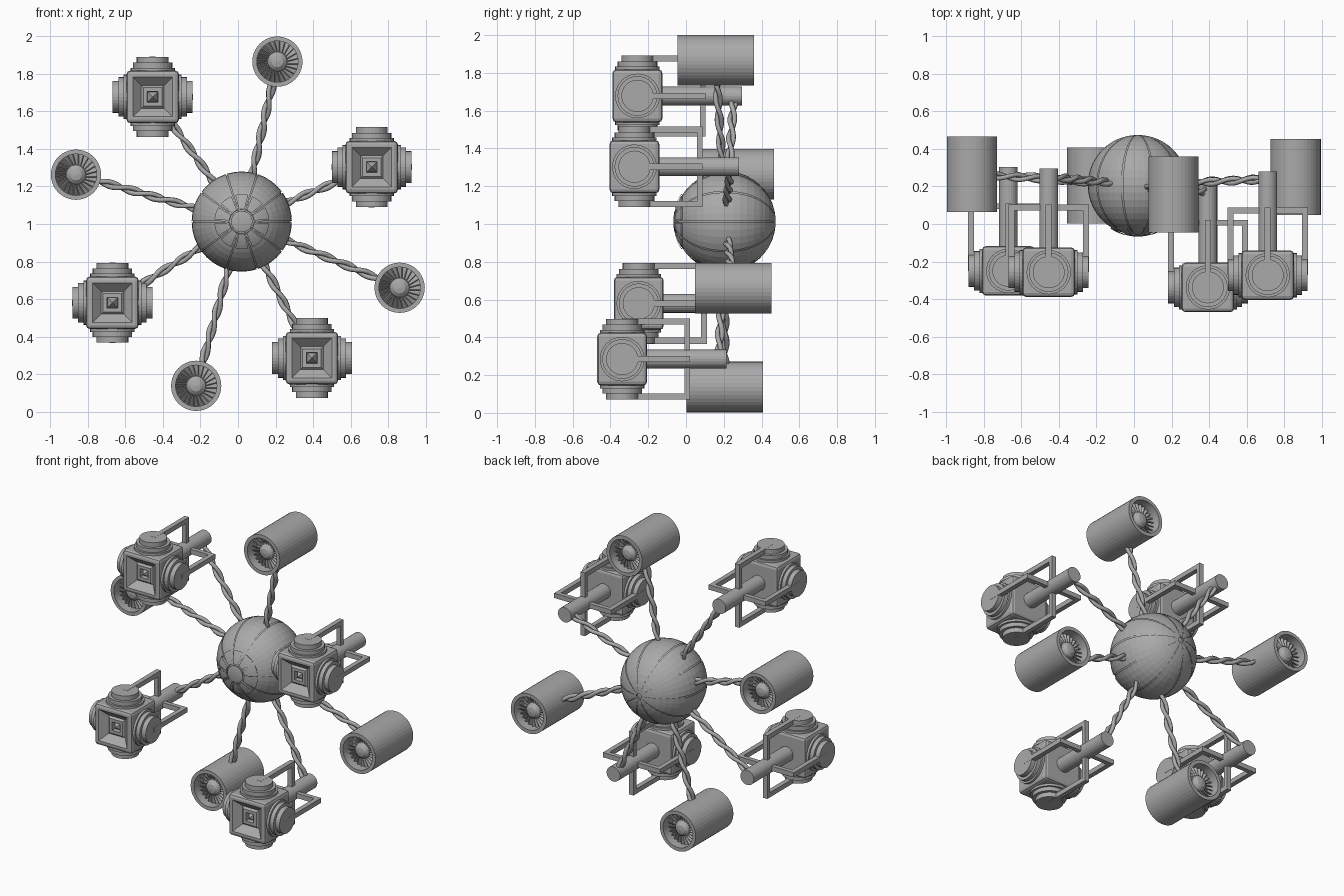
import bpy, bmesh, math
from mathutils import Matrix, Vector

if "Cube" in bpy.data.objects:
    bpy.data.objects.remove(bpy.data.objects["Cube"])

grey = bpy.data.materials.new("mid_grey")
grey.use_nodes = True
GREY = (0.4, 0.4, 0.4, 1)
grey.diffuse_color = GREY
grey.node_tree.nodes["Principled BSDF"].inputs["Base Color"].default_value = GREY

TAU = math.tau


def finish(name, bm, loc):
    bmesh.ops.recalc_face_normals(bm, faces=bm.faces)
    mesh = bpy.data.meshes.new(name)
    bm.to_mesh(mesh)
    bm.free()
    mesh.materials.append(grey)
    obj = bpy.data.objects.new(name, mesh)
    obj.location = loc
    bpy.context.collection.objects.link(obj)
    return obj


def lathe(bm, profile, matrix, segs=32, start=0.0, sweep=TAU):
    """Spin (radius, height) points about local z, then place with matrix."""
    verts = [bm.verts.new((r * math.cos(start), r * math.sin(start), h)) for r, h in profile]
    edges = [bm.edges.new(pair) for pair in zip(verts, verts[1:])]
    before = set(bm.verts) - set(verts)
    bmesh.ops.spin(bm, geom=verts + edges, cent=(0, 0, 0), axis=(0, 0, 1),
                   angle=sweep, steps=segs, use_merge=sweep == TAU)
    new = [v for v in bm.verts if v not in before]
    bmesh.ops.remove_doubles(bm, verts=new, dist=1e-5)
    new = [v for v in bm.verts if v not in before]
    bmesh.ops.transform(bm, matrix=matrix, verts=new)


def box(bm, lo, hi, matrix=Matrix()):
    lo, hi = Vector(lo), Vector(hi)
    m = matrix @ Matrix.Translation((lo + hi) / 2) @ Matrix.Diagonal((hi - lo).to_4d())
    return bmesh.ops.create_cube(bm, size=1, matrix=m)["verts"]


def arc(radius, a, b, steps):
    """Profile along a sphere between two polar angles in degrees."""
    angles = [math.radians(a + (b - a) * i / steps) for i in range(steps + 1)]
    return [(radius * math.sin(t), radius * math.cos(t)) for t in angles]


BACK = Matrix.Rotation(-math.pi / 2, 4, "X")    # local z -> +y
FRONT = Matrix.Rotation(math.pi / 2, 4, "X")    # local z -> -y
CORE = Vector((0.02, 0.208, 1.013))
RADIUS = 0.267


# Central sphere: dark-seamed shell of panels over a core, with a front rosette
def build_core():
    bm = bmesh.new()
    lathe(bm, arc(RADIUS - 0.008, 0, 180, 20), FRONT, 40)
    finish("core_sphere", bm, CORE)
    bm = bmesh.new()
    count = 10
    for i in range(count):
        start = TAU * i / count
        shell = arc(RADIUS, 4, 176, 20) + arc(RADIUS - 0.012, 176, 4, 20)
        lathe(bm, shell, FRONT, 4, start + 0.015, TAU / count - 0.03)
    finish("core_panels", bm, CORE)
    bm = bmesh.new()
    for i in range(count):
        petal = arc(RADIUS + 0.008, 14, 32, 4) + arc(RADIUS - 0.01, 32, 14, 4)
        petal.append(petal[0])
        lathe(bm, petal, FRONT, 4, TAU * i / count + 0.08, TAU / count - 0.16)
    lathe(bm, arc(RADIUS + 0.008, 0, 12, 3) + arc(RADIUS - 0.01, 12, 11, 1), FRONT, 20)
    finish("front_rosette", bm, CORE)


# Ducted fan: hollow shell with a bladed rotor at both ends
def build_turbine(tag, loc):
    half, outer, inner = 0.202, 0.134, 0.11
    bm = bmesh.new()
    lathe(bm, [(inner, -half), (outer, -half), (outer, half), (inner, half), (inner, -half)], BACK, 40)
    lathe(bm, [(0, -0.1), (inner, -0.1), (inner, 0.1), (0, 0.1)], BACK, 40)
    finish("turbine_shell_" + tag, bm, loc)
    bm = bmesh.new()
    blades = 24
    for end in (FRONT, BACK):
        lathe(bm, [(0.055, 0.09), (0.055, 0.14), (0.048, 0.16), (0.03, 0.175), (0, 0.18)], end, 20)
        for i in range(blades):
            m = (end @ Matrix.Rotation(TAU * i / blades, 4, "Z")
                 @ Matrix.Translation((0.08, 0, 0.13)) @ Matrix.Rotation(0.6, 4, "X"))
            box(bm, (-0.03, -0.003, -0.022), (0.031, 0.003, 0.022), m)
    finish("turbine_fan_" + tag, bm, loc)


# Sensor pod: square body, four stepped caps, rear rod and a cross bracket
def build_pod(tag, loc):
    bm = bmesh.new()
    box(bm, (-0.14, -0.132, -0.14), (0.14, 0.132, 0.14))
    bmesh.ops.bevel(bm, geom=bm.edges[:], offset=0.02, segments=2, affect="EDGES", profile=0.5)
    face = min(bm.faces, key=lambda f: f.calc_center_median().y)
    # recessed square window with a small pyramid in its middle
    for thickness, depth in ((0.014, 0), (0.045, -0.045), (0.012, 0.012), (0.02, 0),
                             (0.002, -0.03), (0.024, 0.035)):
        bmesh.ops.inset_region(bm, faces=[face], thickness=thickness, depth=depth,
                               use_even_offset=True)
    finish("pod_body_" + tag, bm, loc)

    caps, bracket = bmesh.new(), bmesh.new()
    for i in range(4):
        turn = Matrix.Rotation(i * math.pi / 2, 4, "Y")
        lathe(caps, [(0, 0.12), (0.118, 0.12), (0.118, 0.155), (0.105, 0.155), (0.105, 0.182),
                     (0.085, 0.182), (0.085, 0.213), (0, 0.213)], turn, 32)
        box(bracket, (-0.016, 0, 0.182), (0.016, 0.36, 0.214), turn)
        box(bracket, (-0.016, 0.33, 0.03), (0.016, 0.36, 0.2), turn)
    finish("pod_caps_" + tag, caps, loc)
    finish("pod_bracket_" + tag, bracket, loc)

    bm = bmesh.new()
    lathe(bm, [(0, 0.1), (0.05, 0.1), (0.05, 0.553), (0, 0.553)], BACK, 24)
    finish("pod_rod_" + tag, bm, loc)


# Twisted two-strand cable from the sphere to a target point
def build_cable(tag, target):
    direction = (target - CORE).normalized()
    start = CORE + direction * (RADIUS - 0.02)
    span = target - start
    side = direction.cross(Vector((0, 1, 0))).normalized()
    up = side.cross(direction)
    curve = bpy.data.curves.new("cable_" + tag, "CURVE")
    curve.dimensions = "3D"
    curve.bevel_depth = 0.0135
    curve.bevel_resolution = 1
    curve.use_fill_caps = True
    steps = 48
    for strand in range(2):
        spline = curve.splines.new("POLY")
        spline.points.add(steps)
        for i, point in enumerate(spline.points):
            t = i / steps
            a = TAU * span.length * t / 0.24 + strand * math.pi
            p = start + span * t + (side * math.cos(a) + up * math.sin(a)) * 0.0125
            point.co = (*p, 1)
    temp = bpy.data.objects.new("cable_path", curve)
    bpy.context.collection.objects.link(temp)
    bpy.context.view_layer.update()
    evaluated = temp.evaluated_get(bpy.context.evaluated_depsgraph_get())
    mesh = bpy.data.meshes.new_from_object(evaluated)
    bpy.data.objects.remove(temp)
    mesh.materials.clear()
    mesh.materials.append(grey)
    bpy.context.collection.objects.link(bpy.data.objects.new("cable_" + tag, mesh))


build_core()

turbines = {"top": (0.21, 0.158, 1.866), "right": (-0.864, 0.265, 1.263),
            "left": (0.862, 0.25, 0.66), "bottom": (-0.223, 0.205, 0.137)}
for tag, loc in turbines.items():
    build_turbine(tag, loc)
    hub = Vector(loc)
    build_cable("turbine_" + tag, hub - (hub - CORE).normalized() * 0.12)

pods = {"upper_right": (-0.455, -0.257, 1.678), "upper_left": (0.713, -0.273, 1.303),
        "lower_right": (-0.67, -0.25, 0.58), "lower_left": (0.394, -0.338, 0.285)}
for tag, loc in pods.items():
    build_pod(tag, loc)
    build_cable("pod_" + tag, Vector(loc) + Vector((0, 0.51, 0)))
